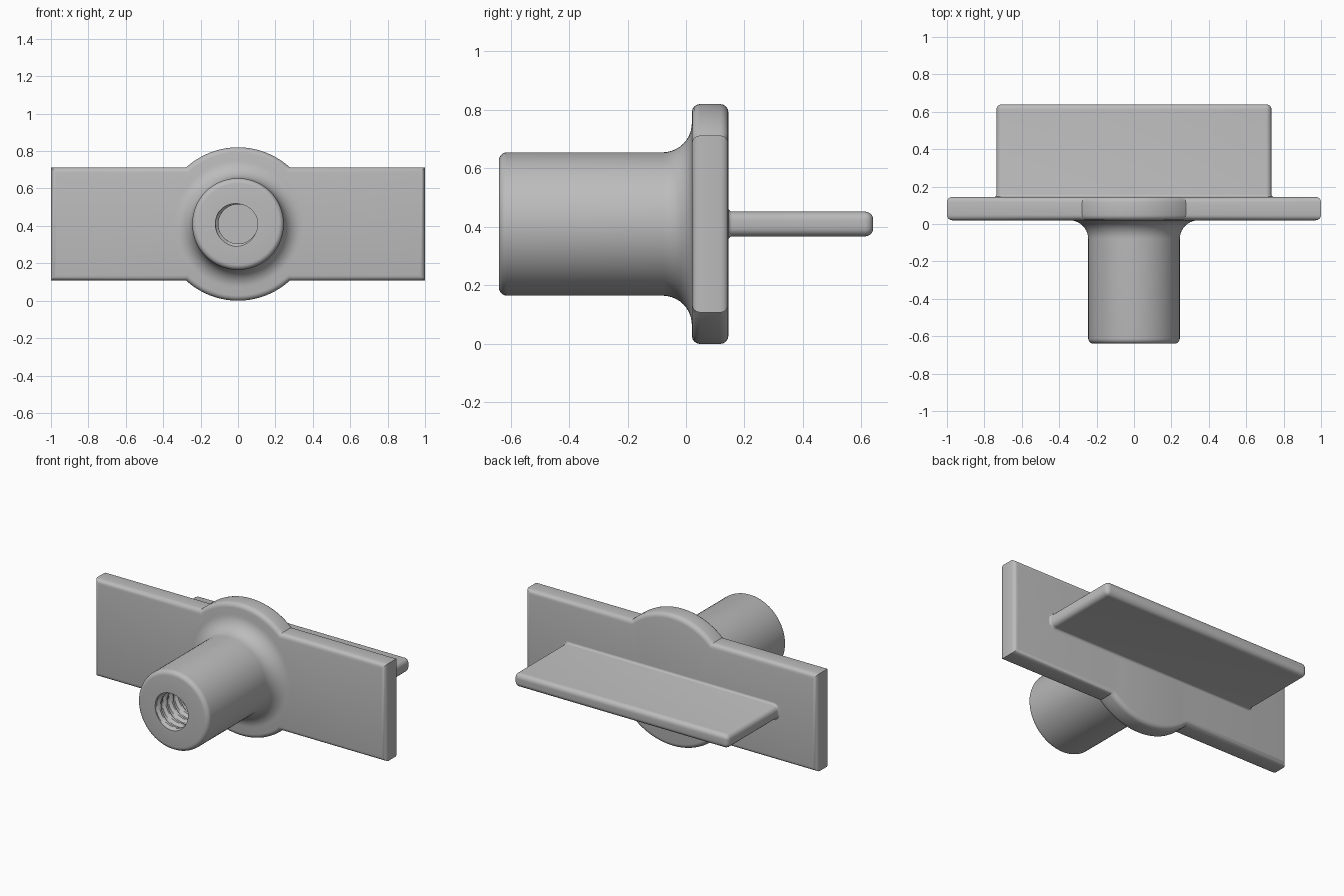
import bpy, bmesh
from math import sin, cos, pi, tau, asin, sqrt

if "Cube" in bpy.data.objects:
    bpy.data.objects.remove(bpy.data.objects["Cube"])

ZC = 0.41            # height of the shared axis
FRONT, BACK = 0.02, 0.145

grey = bpy.data.materials.new("plain_grey")
grey.use_nodes = True
colour = (0.5, 0.5, 0.5, 1)
grey.diffuse_color = colour
grey.node_tree.nodes["Principled BSDF"].inputs["Base Color"].default_value = colour


def finish(bm, name):
    bmesh.ops.recalc_face_normals(bm, faces=bm.faces)
    mesh = bpy.data.meshes.new(name)
    bm.to_mesh(mesh)
    bm.free()
    ob = bpy.data.objects.new(name, mesh)
    bpy.context.collection.objects.link(ob)
    mesh.materials.append(grey)
    bpy.ops.object.select_all(action='DESELECT')
    ob.select_set(True)
    bpy.context.view_layer.objects.active = ob
    bpy.ops.object.shade_smooth_by_angle(angle=pi / 6)
    return ob


def loft(rings, name, cap_start=True, cap_end=True):
    """Skin a list of closed rings of points."""
    bm = bmesh.new()
    loops = [[bm.verts.new(p) for p in ring] for ring in rings]
    for a, b in zip(loops, loops[1:]):
        for i in range(len(a)):
            j = (i + 1) % len(a)
            bm.faces.new((a[i], a[j], b[j], b[i]))
    if cap_start:
        bm.faces.new(loops[0])
    if cap_end:
        bm.faces.new(loops[-1])
    return finish(bm, name)


def arc(cx, cy, r, a0, a1, n):
    return [(cx + r * cos(a0 + (a1 - a0) * i / n),
             cy + r * sin(a0 + (a1 - a0) * i / n)) for i in range(n + 1)]


# Mounting plate: a bar merged with a central disc, long outline edges rounded
half_h, disc_r = 0.3025, 0.41
t = asin(half_h / disc_r)
outline = arc(0, 0, disc_r, t, pi - t, 28) + [(-1, half_h), (-1, -half_h)]
outline += arc(0, 0, disc_r, pi + t, tau - t, 28) + [(1, -half_h), (1, half_h)]
bm = bmesh.new()
face = bm.faces.new([bm.verts.new((x, FRONT, ZC + z)) for x, z in outline])
ext = bmesh.ops.extrude_face_region(bm, geom=[face])
for v in ext["geom"]:
    if isinstance(v, bmesh.types.BMVert):
        v.co.y = BACK
rims = [e for e in bm.edges if abs(e.verts[0].co.y - e.verts[1].co.y) < 1e-5]
bmesh.ops.bevel(bm, geom=rims, offset=0.028, segments=4, profile=0.5, affect='EDGES')
finish(bm, "mounting_plate")

# Boss: threaded blind bore, rounded lip, cylinder and flared root
SIDES, TIP, BOTTOM = 64, -0.64, -0.1
PITCH, BORE, GROOVE = 0.06, 0.105, 0.016


def circle(radius, y):
    pts = []
    for i in range(SIDES):
        a = tau * i / SIDES
        r = radius(a, y) if callable(radius) else radius
        pts.append((r * cos(a), y, ZC + r * sin(a)))
    return pts


def thread(a, y):
    f = ((y - TIP) / PITCH + a / tau - 0.07) % 1
    return BORE + GROOVE * max(0, min(1, (0.36 - abs(f - 0.5)) * 5))


steps = 72
rings = [circle(thread, BOTTOM + (TIP - BOTTOM) * i / steps) for i in range(steps + 1)]
profile = arc(0.217, TIP + 0.028, 0.028, -pi / 2, 0, 5)
profile += arc(0.345, -0.08, 0.1, pi, pi / 2, 10) + [(0.345, 0.05)]
rings += [circle(r, y) for r, y in profile]
loft(rings, "threaded_boss")

# Rear fin: rounded section with a small flare at the plate and a soft free end
def fin_ring(offset, y, r=0.03):
    hx, hz = 0.705, 0.0125
    pts = []
    for q, (sx, sz) in enumerate(((1, 1), (-1, 1), (-1, -1), (1, -1))):
        pts += [(x, y, ZC + z) for x, z in
                arc(sx * hx, sz * hz, r + offset, q * pi / 2, (q + 1) * pi / 2, 5)]
    return pts


flare = [(0.012 - x, y) for x, y in arc(0, BACK + 0.012, 0.012, -pi / 2, 0, 3)]
fin = [(0.012, BACK - 0.02)]
fin += [(o, y) for o, y in arc(0.012, BACK + 0.012, 0.012, 1.5 * pi, pi, 3)]
fin += [(o - 0.028, y) for o, y in arc(0, 0.612, 0.028, 0, pi / 2, 5)]
loft([fin_ring(o, y) for o, y in fin], "rear_fin")
